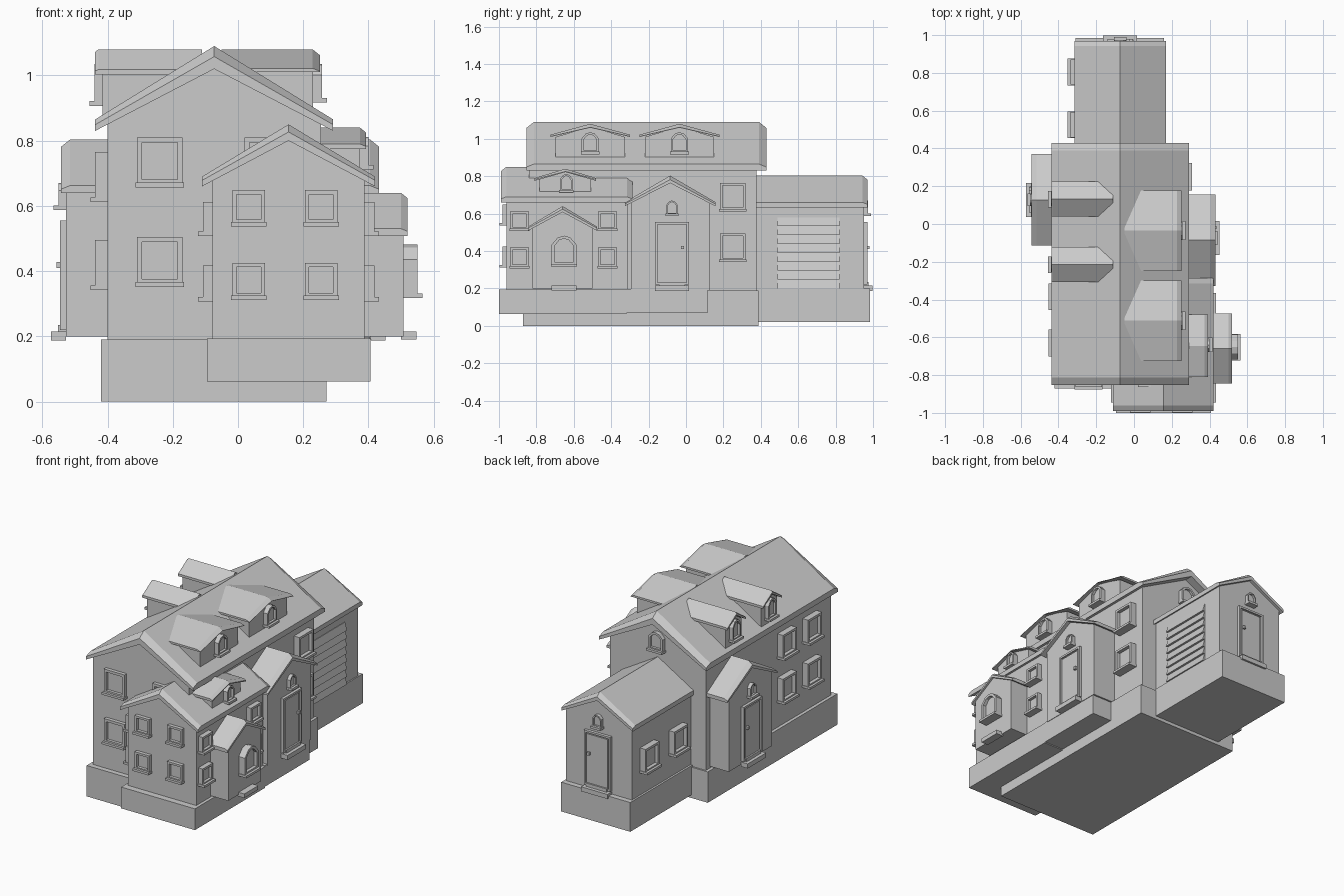
import bpy, bmesh

if "Cube" in bpy.data.objects:
    bpy.data.objects.remove(bpy.data.objects["Cube"])


def loft(name, loops, axis):
    """Skin equal-length loops of (across, along, z) points; axis = direction of 'along'."""
    bm = bmesh.new()
    rings = [[bm.verts.new((c, d, z) if axis == 'y' else (d, c, z)) for c, d, z in lp] for lp in loops]
    n = len(rings[0])
    for a, b in zip(rings, rings[1:]):
        for i in range(n):
            j = (i + 1) % n
            bm.faces.new((a[i], a[j], b[j], b[i]))
    bm.faces.new(rings[0])
    bm.faces.new(rings[-1])
    bmesh.ops.recalc_face_normals(bm, faces=bm.faces)
    me = bpy.data.meshes.new(name)
    bm.to_mesh(me)
    bm.free()
    ob = bpy.data.objects.new(name, me)
    bpy.context.collection.objects.link(ob)
    return ob


def prism(name, axis, prof, d0, d1):
    return loft(name, [[(c, d, z) for c, z in prof] for d in (d0, d1)], axis)


def box(name, x0, x1, y0, y1, z0, z1):
    return prism(name, 'y', [(x0, z0), (x1, z0), (x1, z1), (x0, z1)], y0, y1)


def walls(name, axis, c, w, d0, d1, z0, ze, zr):
    """Gable-ended wall block."""
    prism(name, axis, [(c - w, z0), (c + w, z0), (c + w, ze), (c, zr), (c - w, ze)], d0, d1)


def roof(name, axis, c, w, d0, d1, zb, zt, zr, thick, both=True):
    """Chevron roof with chamfered gable edge at d1 (and at d0 if both)."""
    b = 0.11 * w
    s = 1 if d1 > d0 else -1

    def sec(d, drop):
        e = zt - drop * 0.5
        return [(c - w, d, zb), (c, d, zr - thick), (c + w, d, zb),
                (c + w, d, e), (c, d, zr - drop), (c - w, d, e)]
    loops = [sec(d0, b * 0.8), sec(d0 + s * b, 0)] if both else [sec(d0, 0)]
    loft(name, loops + [sec(d1 - s * b, 0), sec(d1, b * 0.8)], axis)


def frame(name, side, wall, c, w, z0, z1, out=0.03, t=0.013, deep=0.018, arch=False, sill=True):
    """Framed recessed pane on a wall; side is '+x', '-x', '+y' or '-y'."""
    s, axis = (1 if side[0] == '+' else -1), side[1]
    h = z1 - z0
    if arch:
        zs = z1 - 0.3 * h
        prof = [(-w, z0), (w, z0), (w, zs), (w * .5, z1 - .06 * h), (0, z1), (-w * .5, z1 - .06 * h), (-w, zs)]
    else:
        prof = [(-w, z0), (w, z0), (w, z1), (-w, z1)]
    zc = (z0 + z1) / 2
    loops = []
    for d, i in ((-0.01, 0), (out, 0), (out, t), (out - deep, t)):
        kx, kz = 1 - i / w, 1 - 2 * i / h
        loops.append([(c + a * kx, wall + s * d, zc + (z - zc) * kz) for a, z in prof])
    loft(name, loops, axis)
    if sill:
        e = w + 0.004
        prism(name + "_sill", axis, [(c - e, z0 - .008), (c + e, z0 - .008), (c + e, z0 + .006), (c - e, z0 + .006)],
              wall, wall + s * (out + 0.015))


def door(name, side, wall, c):
    """Door with frame, panel, knob, step and little arched window above."""
    s, axis = (1 if side[0] == '+' else -1), side[1]
    frame(name + "_frame", side, wall, c, 0.09, 0.22, 0.555, 0.018, 0.012, 0.01, sill=False)

    def slab(part, c0, c1, z0, z1, d0, d1):
        prism(name + part, axis, [(c0, z0), (c1, z0), (c1, z1), (c0, z1)], wall + s * d0, wall + s * d1)
    slab("_panel", c - .068, c + .068, .235, .535, 0, .014)
    slab("_knob", c + .048, c + .064, .41, .428, 0, .028)
    slab("_threshold", c - .07, c + .07, .2, .235, 0, .024)
    slab("_step", c - .09, c + .09, .187, .215, 0, .045)
    frame(name + "_arch_window", side, wall, c, .03, .595, .67, .022, .008, .012, arch=True)


RX = -0.073   # main ridge x
WX = 0.155    # front wing ridge x

# foundations
box("main_base", -.42, .272, -.872, .388, 0, .19)
box("front_wing_base", -.095, .407, -1.0, -.318, .062, .193)
box("side_porch_base", .2, .405, -.318, .115, .068, .198)
box("rear_wing_base", -.31, .16, .38, .985, .02, .2)

# main block
walls("main_walls", 'y', RX, .327, -.84, .378, .18, .86, 1.03)
roof("main_roof", 'y', RX, .365, -.853, .43, .83, .865, 1.09, .07)

# front wing
walls("front_wing_walls", 'y', WX, .233, -.96, -.31, .18, .69, .805)
roof("front_wing_roof", 'y', WX, .265, -.99, -.287, .66, .69, .85, .05)

# rear wing
walls("rear_wing_walls", 'y', RX, .225, .3, .952, .18, .655, .765)
roof("rear_wing_roof", 'y', RX, .243, .35, .97, .632, .66, .803, .045)

# porches: right, left, and small front-right
walls("right_porch_walls", 'x', -.085, .21, .1, .408, .19, .66, .765)
roof("right_porch_roof", 'x', -.085, .242, .1, .432, .64, .662, .803, .04, False)
walls("left_porch_walls", 'x', .128, .21, -.3, -.528, .2, .66, .765)
roof("left_porch_roof", 'x', .128, .242, -.3, -.542, .64, .662, .803, .04, False)
walls("small_porch_walls", 'x', -.66, .16, .3, .508, .2, .53, .61)
roof("small_porch_roof", 'x', -.66, .185, .3, .52, .508, .53, .64, .032, False)

# doors
door("right_door", '+x', .408, -.075)
door("left_door", '-x', -.528, .128)
door("rear_door", '+y', .952, RX)
frame("small_porch_window", '+x', .508, -.652, .066, .325, .482, .042, .016, .02, arch=True)
box("small_porch_step", .5, .547, -.72, -.585, .19, .215)

# dormers on the main roof, wide on the right, narrow on the left
for y in (-.035, -.512):
    walls("right_dormer_walls", 'x', y, .185, -.03, .23, .85, 1.01, 1.065)
    roof("right_dormer_roof", 'x', y, .213, -.05, .252, 1.01, 1.022, 1.08, .02, False)
    frame("right_dormer_window", '+x', .23, y, .046, .925, 1.035, .028, .012, .015, arch=True)
for y in (.132, -.215):
    walls("left_dormer_walls", 'x', y, .077, -.12, -.415, .85, 1.01, 1.06)
    roof("left_dormer_roof", 'x', y, .092, -.11, -.438, 1.003, 1.018, 1.08, .02, False)
    frame("left_dormer_window", '-x', -.415, y, .04, .915, 1.035, .025, .012, .015, arch=True)

# dormer on the front wing roof
walls("wing_dormer_walls", 'x', -.645, .138, .16, .372, .68, .785, .825)
roof("wing_dormer_roof", 'x', -.645, .165, .16, .392, .775, .79, .84, .018, False)
frame("wing_dormer_window", '+x', .372, -.64, .034, .72, .812, .028, .01, .015, arch=True)

# rear gable window
frame("rear_gable_window", '+y', .378, RX, .05, .85, .96, .025, .013, .015, arch=True)

# main block windows
for z0, z1 in ((.665, .81), (.36, .505)):
    for x in (-.24, .09):
        frame("main_front_window", '-y', -.84, x, .07, z0, z1, .022, .016)
for z0, z1 in ((.62, .765), (.35, .495)):
    frame("main_right_window", '+x', .254, .25, .069, z0, z1, .038, .014, .022)
    for y in (-.385, -.63):
        frame("main_left_window", '-x', -.4, y, .067, z0, z1, .038, .014, .022)

# front wing windows
for z0, z1 in ((.545, .648), (.32, .425)):
    for x in (.033, .255):
        frame("wing_front_window", '-y', -.96, x, .05, z0, z1, .022)
for z0, z1 in ((.515, .612), (.315, .418)):
    for y in (-.89, -.42):
        frame("wing_right_window", '+x', .388, y, .05, z0, z1, .03)
    frame("wing_left_window", '-x', -.078, -.89, .05, z0, z1, .03)

# rear wing windows
for y in (.525, .805):
    frame("rear_left_window", '-x', -.298, y, .067, .345, .49, .038, .014, .022)

# garage door made of tilted slats
n, z0, z1 = 8, .2, .58
for i in range(n):
    a, b = z0 + (z1 - z0) * i / n, z0 + (z1 - z0) * (i + 1) / n
    prism("garage_slat", 'y', [(.14, a), (.168, a), (.155, b), (.14, b)], .49, .82)
